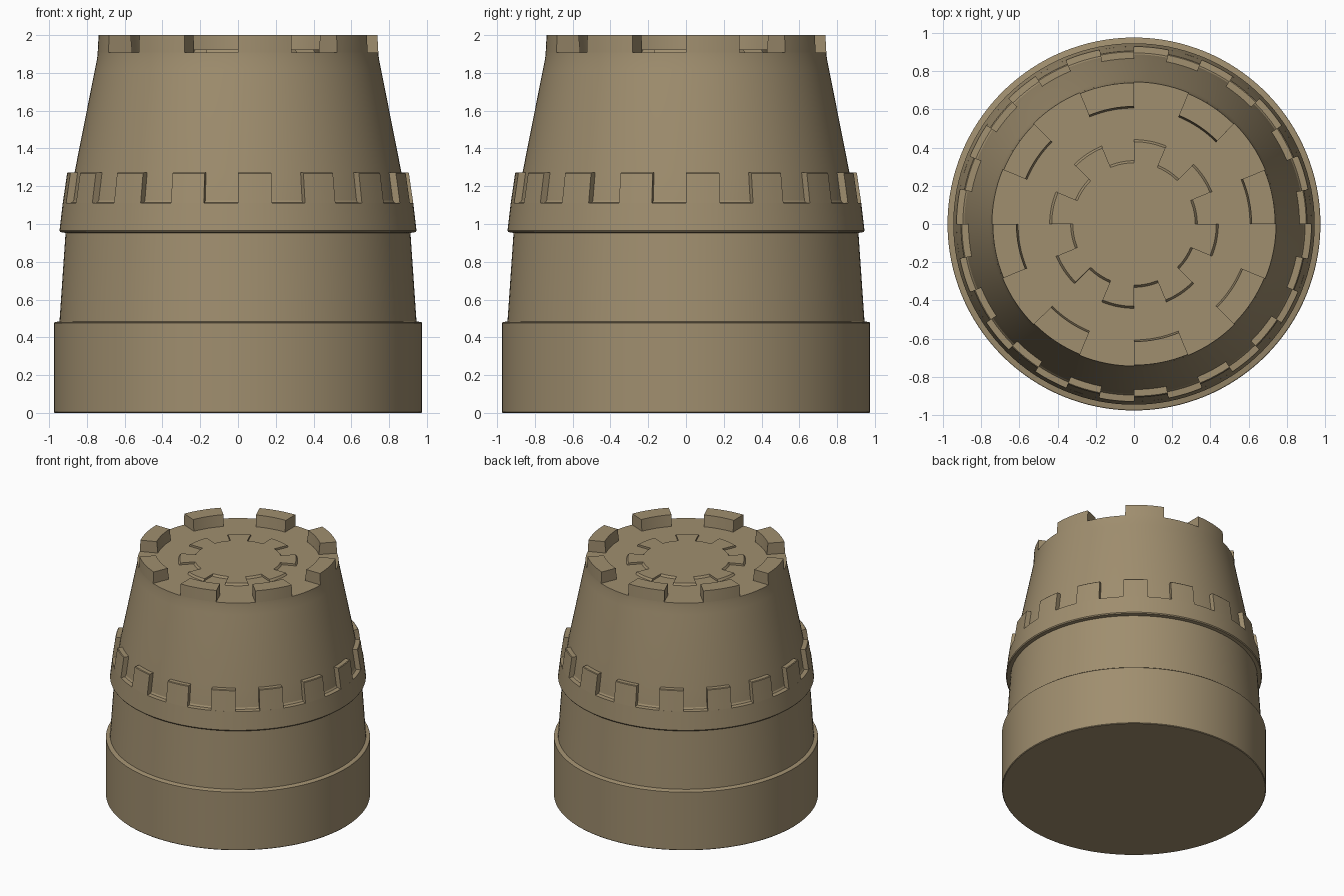
import bpy, bmesh, math

if "Cube" in bpy.data.objects:
    bpy.data.objects.remove(bpy.data.objects["Cube"])

SEG = 128  # divisions of a full turn

stone = bpy.data.materials.new("tan stone")
stone.diffuse_color = (0.35, 0.272, 0.158, 1)
stone.use_nodes = True
stone.node_tree.nodes["Principled BSDF"].inputs["Base Color"].default_value = stone.diffuse_color


def finish(bm, name):
    bmesh.ops.recalc_face_normals(bm, faces=bm.faces)
    mesh = bpy.data.meshes.new(name)
    bm.to_mesh(mesh)
    bm.free()
    mesh.materials.append(stone)
    ob = bpy.data.objects.new(name, mesh)
    bpy.context.collection.objects.link(ob)
    bpy.ops.object.select_all(action='DESELECT')
    ob.select_set(True)
    bpy.context.view_layer.objects.active = ob
    bpy.ops.object.shade_smooth_by_angle(angle=math.radians(25))
    return ob


def ring(bm, profile, i):
    a = 2 * math.pi * i / SEG
    return [bm.verts.new((r * math.cos(a), r * math.sin(a), z)) for r, z in profile]


def revolve(name, profile):
    """Full turn of an open profile, closed with flat caps."""
    bm = bmesh.new()
    cols = [ring(bm, profile, i) for i in range(SEG)]
    for i, c in enumerate(cols):
        d = cols[(i + 1) % SEG]
        for j in range(len(profile) - 1):
            bm.faces.new((c[j], d[j], d[j + 1], c[j + 1]))
    bm.faces.new([c[0] for c in cols])
    bm.faces.new([c[-1] for c in cols])
    return finish(bm, name)


def merlons(name, count, profile):
    """Evenly spaced blocks, each filling half of its pitch."""
    bm = bmesh.new()
    pitch = SEG // count
    n = len(profile)
    for k in range(count):
        cols = [ring(bm, profile, k * pitch + i) for i in range(pitch // 2 + 1)]
        for c, d in zip(cols, cols[1:]):
            for j in range(n):
                m = (j + 1) % n
                bm.faces.new((c[j], d[j], d[m], c[m]))
        bm.faces.new(cols[0])
        bm.faces.new(cols[-1])
    return finish(bm, name)


# Stepped tower body, with the projecting band and its ledge
revolve("tower_body", [
    (0.970, 0), (0.975, 0.005), (0.975, 0.475), (0.970, 0.48), (0.945, 0.485),
    (0.913, 0.953), (0.940, 0.957), (0.945, 0.965), (0.928, 1.11),
    (0.895, 1.113), (0.887, 1.125), (0.866, 1.27), (0.757, 1.82),
    (0.746, 1.875), (0.743, 1.908)])

# Battlements on the middle band
merlons("band_merlons", 16, [
    (0.928, 1.109), (0.905, 1.268), (0.900, 1.273), (0.860, 1.273), (0.880, 1.109)])

# Battlements around the roof
merlons("roof_merlons", 8, [
    (0.743, 1.907), (0.738, 2.0), (0.615, 2.0), (0.606, 1.907)])

# Low toothed platform in the middle of the roof
bm = bmesh.new()
low, high = [], []
for k in range(8):
    for r, first in ((0.32, 0), (0.43, 8)):
        for i in range(9):
            a = 2 * math.pi * (k * 16 + first + i) / SEG
            for loop, rr, z in ((low, r + 0.012, 1.907), (high, r, 1.924)):
                loop.append(bm.verts.new((rr * math.cos(a), rr * math.sin(a), z)))
for i in range(len(low)):
    j = (i + 1) % len(low)
    bm.faces.new((low[i], low[j], high[j], high[i]))
bm.faces.new(high)
bm.faces.new(low)
finish(bm, "roof_platform")
